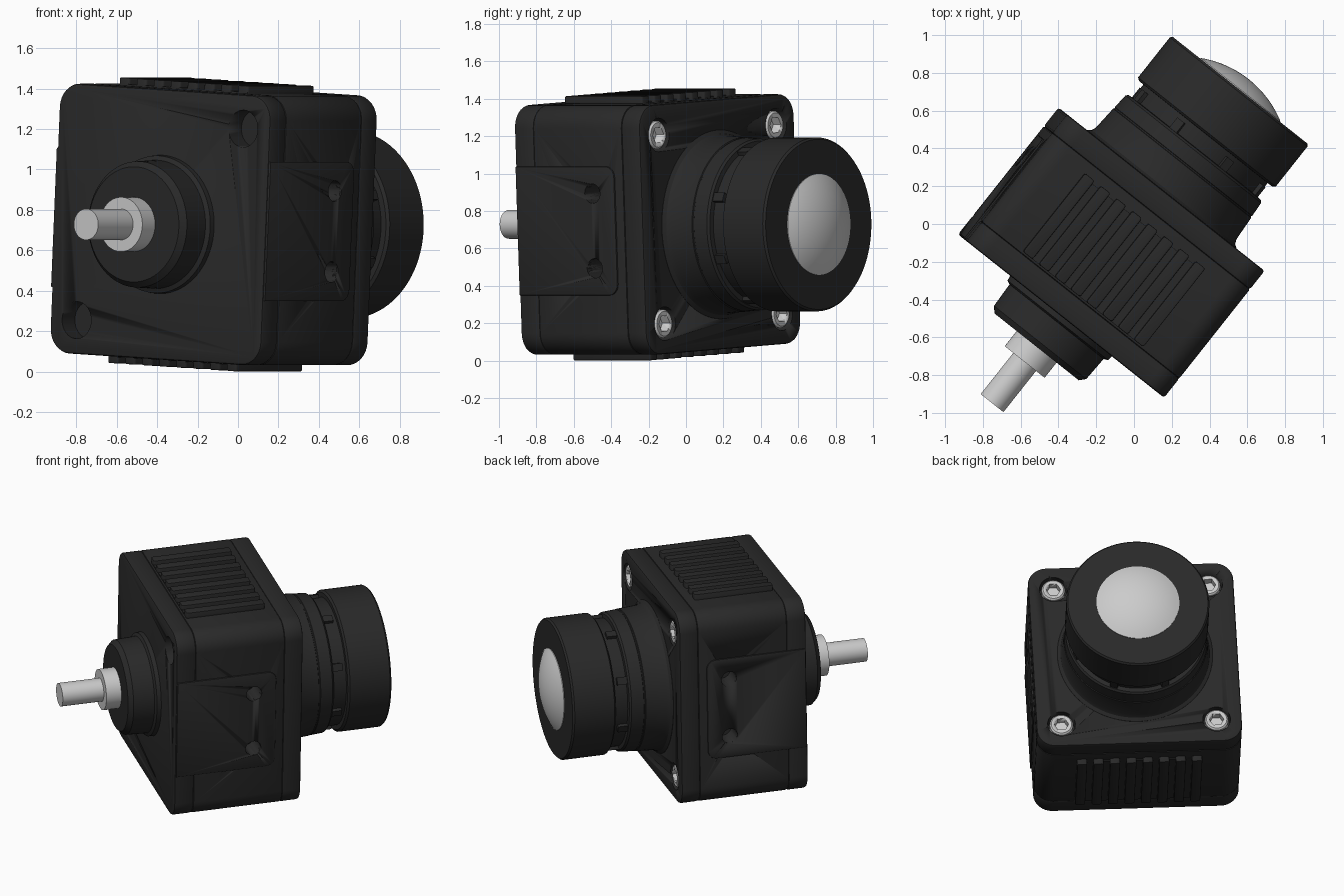
import bpy, bmesh
from math import sin, cos, pi, radians
from mathutils import Matrix

if "Cube" in bpy.data.objects:
    bpy.data.objects.remove(bpy.data.objects["Cube"])

# Local frame: x = across, y = along the optical axis (lens at +y), z = up
POSE = Matrix.Translation((0, 0, 0.728)) @ Matrix.Rotation(radians(-38.4), 4, 'Z') @ Matrix.Rotation(radians(3), 4, 'Y')


def material(name, c):
    m = bpy.data.materials.new(name)
    m.diffuse_color = (c, c, c, 1)
    m.use_nodes = True
    m.node_tree.nodes["Principled BSDF"].inputs["Base Color"].default_value = m.diffuse_color
    return m


BLACK = material("black_metal", 0.022)
SILVER = material("bare_metal", 0.6)


def finish(name, bm, mat, bevel=0):
    bmesh.ops.remove_doubles(bm, verts=bm.verts, dist=1e-5)
    bmesh.ops.recalc_face_normals(bm, faces=bm.faces)
    me = bpy.data.meshes.new(name)
    bm.to_mesh(me)
    bm.free()
    ob = bpy.data.objects.new(name, me)
    bpy.context.collection.objects.link(ob)
    ob.matrix_world = POSE
    me.materials.append(mat)
    bpy.ops.object.select_all(action='DESELECT')
    ob.select_set(True)
    bpy.context.view_layer.objects.active = ob
    if bevel:
        b = ob.modifiers.new("bevel", 'BEVEL')
        b.width, b.segments, b.limit_method, b.angle_limit = bevel, 2, 'ANGLE', radians(40)
        bpy.ops.object.modifier_apply(modifier="bevel")
    bpy.ops.object.shade_smooth_by_angle(angle=radians(32))
    return ob


def rounded(cx, cy, hx, hy, r, n=8):
    pts = []
    for k, (sx, sy) in enumerate([(1, 1), (-1, 1), (-1, -1), (1, -1)]):
        for i in range(n + 1):
            a = pi / 2 * (k + i / n)
            pts.append((cx + sx * (hx - r) + r * cos(a), cy + sy * (hy - r) + r * sin(a)))
    return pts


def prism(name, pts, axis, a, b, mat=BLACK, bevel=0):
    """Extrude a 2D outline from a to b along the given local axis."""
    bm = bmesh.new()
    place = {'X': lambda p, t: (t, p[0], p[1]), 'Y': lambda p, t: (p[0], t, p[1]),
             'Z': lambda p, t: (p[0], p[1], t)}[axis]
    lo = [bm.verts.new(place(p, a)) for p in pts]
    hi = [bm.verts.new(place(p, b)) for p in pts]
    bm.faces.new(lo)
    bm.faces.new(hi)
    for i in range(len(pts)):
        j = (i + 1) % len(pts)
        bm.faces.new((lo[i], lo[j], hi[j], hi[i]))
    return finish(name, bm, mat, bevel)


def circle(cx, cy, r, n=32):
    return [(cx + r * cos(2 * pi * i / n), cy + r * sin(2 * pi * i / n)) for i in range(n)]


def lathe(name, profile, mat=BLACK, n=72, x=0, z=0):
    """Spin (radius, y) points around the local y axis."""
    bm = bmesh.new()
    vs = [bm.verts.new((x + r, y, z)) for r, y in profile]
    es = [bm.edges.new(e) for e in zip(vs, vs[1:])]
    bmesh.ops.spin(bm, geom=vs + es, cent=(x, 0, z), axis=(0, 1, 0), angle=2 * pi, steps=n)
    return finish(name, bm, mat)


def cut(targets, cutter):
    for ob in targets:
        m = ob.modifiers.new("cut", 'BOOLEAN')
        m.operation, m.solver, m.object = 'DIFFERENCE', 'EXACT', cutter
        bpy.context.view_layer.objects.active = ob
        bpy.ops.object.modifier_apply(modifier="cut")
    bpy.data.objects.remove(cutter)


# Housing: front cover, middle body, lens-side plate
H = 0.668
outline = rounded(0, 0, H, H, 0.12)
front = prism("front_cover", outline, 'Y', -0.622, -0.49, bevel=0.014)
body = prism("main_body", outline, 'Y', -0.492, 0.11, bevel=0.008)
plate = prism("lens_plate", outline, 'Y', 0.108, 0.235, bevel=0.014)

# Raised side panels, square at the front and rounded at the lens side
panel_pts = rounded(-0.28, 0, 0.335, 0.345, 0.06)
n = 9
panel_pts = panel_pts[:n] + [(-0.615, 0.345), (-0.615, -0.345)] + panel_pts[3 * n - 0:]
panels = prism("side_panels", panel_pts, 'X', -0.677, 0.677, bevel=0.004)
for s in (-1, 1):
    for h in (-0.2, 0.2):
        cut([body, panels], prism("side_hole", circle(-0.095, h, 0.052), 'X', s * 0.52, s * 0.75))

# Two locating holes in the front cover
for s in (-1, 1):
    cut([front], prism("front_hole", circle(s * 0.5, s * 0.5, 0.092), 'Y', -0.7, -0.52))

# Counterbored socket screws in the four plate corners
for sx in (-1, 1):
    for sz in (-1, 1):
        x, z = sx * 0.505, sz * 0.505
        cut([plate], prism("counterbore", circle(x, z, 0.09), 'Y', 0.15, 0.3))
        screw = lathe("screw", [(0, 0.14), (0.076, 0.14), (0.076, 0.222), (0.066, 0.232), (0, 0.232)],
                      SILVER, 32, x, z)
        cut([screw], prism("hex_socket", circle(x, z, 0.047, 6), 'Y', 0.18, 0.3))

# Cooling ribs on the top and bottom
for s in (-1, 1):
    side = "top" if s > 0 else "bottom"
    prism(side + "_rib_base", rounded(0, -0.225, 0.407, 0.255, 0.01, 2), 'Z', s * 0.6, s * 0.676)
    for i in range(8):
        prism(side + "_rib", rounded((i - 3.5) * 0.107, -0.215, 0.0325, 0.265, 0.012, 3),
              'Z', s * 0.6, s * 0.707, bevel=0.005)

# Front connector boss, collar and shaft
lathe("connector_boss", [(0, -0.6), (0.345, -0.6), (0.34, -0.65), (0.318, -0.66), (0.312, -0.80),
                         (0.285, -0.83), (0, -0.83)])
lathe("shaft_collar", [(0, -0.82), (0.135, -0.82), (0.135, -0.932), (0, -0.932)], SILVER, 48)
lathe("shaft", [(0, -0.9), (0.077, -0.9), (0.077, -1.21), (0, -1.21)], SILVER, 40)

# Lens barrel with flared foot, then the wide focus ring
lathe("lens_barrel", [(0, 0.2), (0.51, 0.2), (0.505, 0.236), (0.485, 0.25), (0.475, 0.275),
                      (0.466, 0.41), (0.461, 0.413), (0.461, 0.42), (0.464, 0.423),
                      (0.458, 0.505), (0.447, 0.517), (0.42, 0.52), (0.42, 0.63), (0, 0.63)], n=96)
lathe("focus_ring", [(0, 0.6), (0.45, 0.61), (0.465, 0.622), (0.465, 0.892), (0.455, 0.904), (0, 0.904)], n=96)

# Small grip tabs in the gap between barrel and ring
for i in range(8):
    tab = prism("grip_tab", rounded(0, 0.55, 0.025, 0.035, 0.004, 2), 'Z', 0.4, 0.442)
    tab.matrix_world = POSE @ Matrix.Rotation(2 * pi * (i + 0.5) / 8, 4, 'Y')

# Domed front glass
R, rise = 0.27, 0.07
big = (R * R + rise * rise) / (2 * rise)
dome = [(0, 0.89), (R, 0.89)]
for i in range(11):
    r = R * (1 - i / 10)
    dome.append((r, 0.908 + rise - big + (big * big - r * r) ** 0.5))
lathe("front_glass", dome, SILVER, 64)
